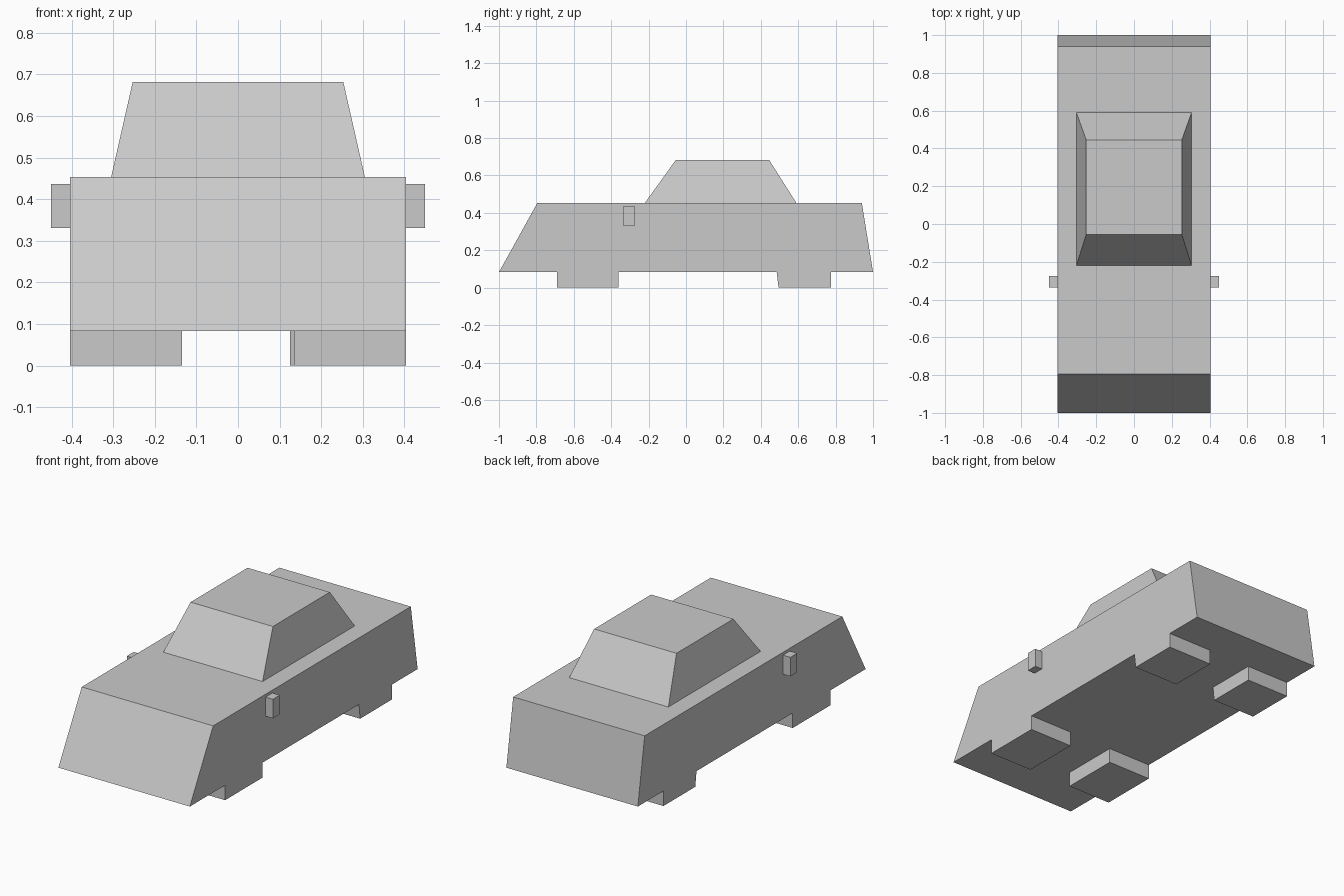
import bpy
import bmesh

cube = bpy.data.objects.get("Cube")
if cube:
    bpy.data.objects.remove(cube, do_unlink=True)

GREY = (0.59, 0.59, 0.59, 1.0)
paint = bpy.data.materials.new("plain_grey")
paint.use_nodes = True
paint.diffuse_color = GREY
paint.node_tree.nodes["Principled BSDF"].inputs["Base Color"].default_value = GREY


def frustum(name, z0, z1, bottom, top=None):
    """Box between two rectangles, each given as (x0, x1, y0, y1)."""
    bm = bmesh.new()
    rings = []
    for z, (x0, x1, y0, y1) in ((z0, bottom), (z1, top or bottom)):
        corners = ((x0, y0), (x1, y0), (x1, y1), (x0, y1))
        rings.append([bm.verts.new((x, y, z)) for x, y in corners])
    low, high = rings
    bm.faces.new(low[::-1])
    bm.faces.new(high)
    for i in range(4):
        j = (i + 1) % 4
        bm.faces.new((low[i], low[j], high[j], high[i]))
    bmesh.ops.recalc_face_normals(bm, faces=bm.faces)
    mesh = bpy.data.meshes.new(name)
    bm.to_mesh(mesh)
    bm.free()
    mesh.materials.append(paint)
    obj = bpy.data.objects.new(name, mesh)
    bpy.context.collection.objects.link(obj)
    return obj


FLOOR, DECK, ROOF = 0.083, 0.453, 0.682
HALF = 0.404

# Body with raked nose and tail
frustum("body", FLOOR, DECK, (-HALF, HALF, -1.0, 1.0), (-HALF, HALF, -0.795, 0.94))

# Tapered cabin
frustum("cabin", DECK, ROOF, (-0.305, 0.305, -0.22, 0.59), (-0.253, 0.253, -0.055, 0.445))

# Block wheels and side mirrors
for side, sign in (("left", 1), ("right", -1)):
    def span(inner, outer):
        return tuple(sorted((sign * inner, sign * outer)))

    tread = span(0.135, HALF)
    frustum(f"front_wheel_{side}", 0, FLOOR, (*tread, -0.69, -0.36))
    rear = span(0.125 if sign > 0 else 0.137, HALF)
    frustum(f"rear_wheel_{side}", 0, FLOOR, (*rear, 0.495, 0.775), (*rear, 0.485, 0.775))
    frustum(f"mirror_{side}", 0.331, 0.437, (*span(HALF, 0.449), -0.335, -0.275))
